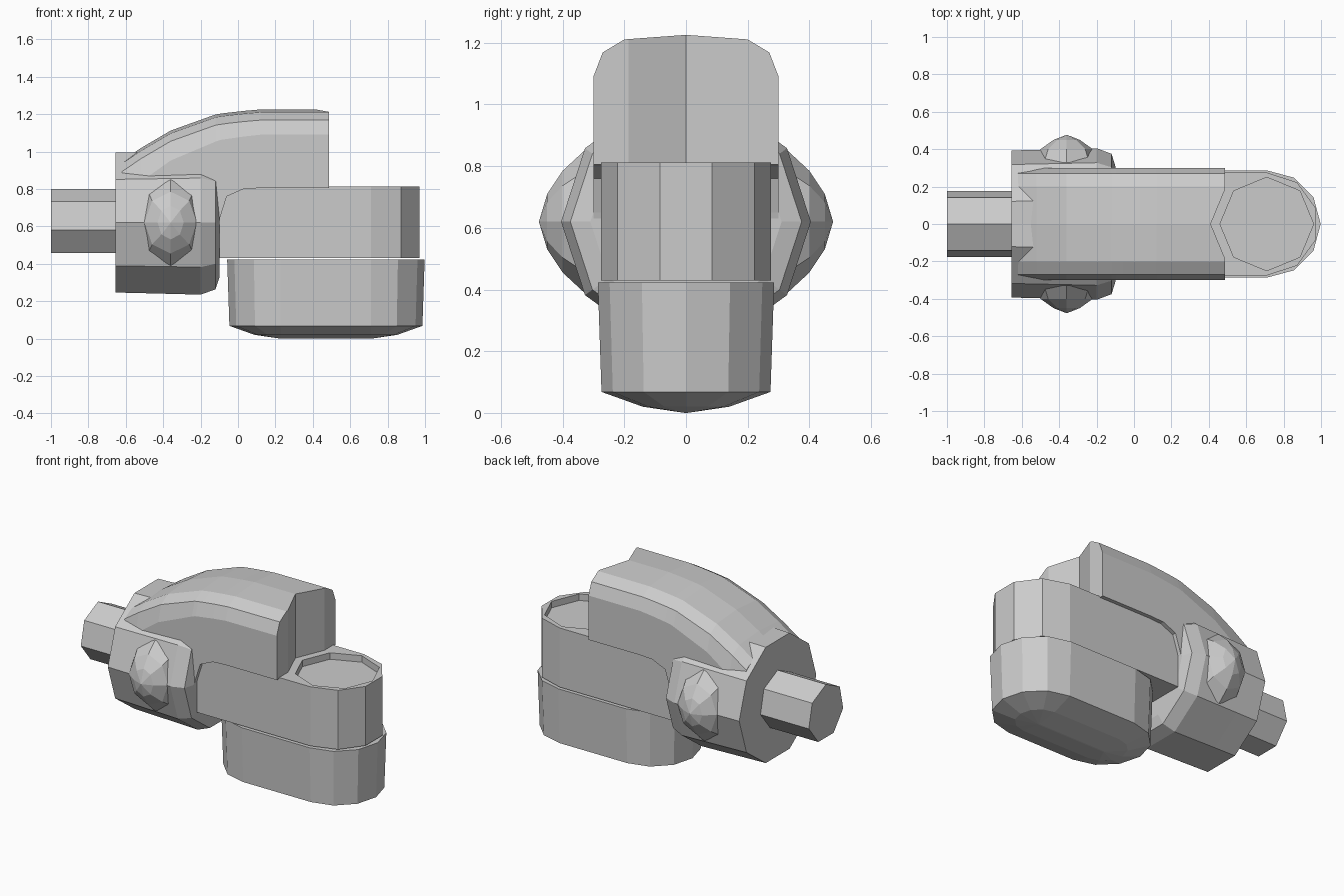
import bpy, bmesh
from math import cos, sin, pi, radians

if "Cube" in bpy.data.objects:
    bpy.data.objects.remove(bpy.data.objects["Cube"])


def make(name, rings, cap_start=True, cap_end=True):
    """Skin a list of equal-length point rings into a closed mesh object."""
    bm = bmesh.new()
    vs = [[bm.verts.new(p) for p in r] for r in rings]
    n = len(rings[0])
    for a, b in zip(vs, vs[1:]):
        for i in range(n):
            j = (i + 1) % n
            bm.faces.new((a[i], a[j], b[j], b[i]))
    if cap_start:
        bm.faces.new(vs[0])
    if cap_end:
        bm.faces.new(vs[-1])
    bmesh.ops.remove_doubles(bm, verts=bm.verts, dist=1e-4)
    bmesh.ops.recalc_face_normals(bm, faces=bm.faces)
    me = bpy.data.meshes.new(name)
    bm.to_mesh(me)
    bm.free()
    ob = bpy.data.objects.new(name, me)
    bpy.context.collection.objects.link(ob)
    return ob


def cut(ob, cutter):
    m = ob.modifiers.new("cut", 'BOOLEAN')
    m.operation = 'DIFFERENCE'
    m.solver = 'EXACT'
    m.object = cutter
    bpy.context.view_layer.objects.active = ob
    bpy.ops.object.modifier_apply(modifier=m.name)
    bpy.data.objects.remove(cutter)


def x_ring(x, r, n, start, zc=0.62):
    """Regular polygon facing along x."""
    return [(x, r * cos(start + 2 * pi * i / n), zc + r * sin(start + 2 * pi * i / n))
            for i in range(n)]


def z_prism(name, x, r, n, z0, z1):
    return make(name, [[(x + r * cos(2 * pi * i / n), r * sin(2 * pi * i / n), z)
                        for i in range(n)] for z in (z0, z1)])


# Seven-sided drive shaft
make("shaft", [x_ring(x, 0.18, 7, pi / 2) for x in (-1.0, -0.6)])

# Ten-sided collar with rounded front lip
make("collar", [x_ring(x, r, 10, 0) for x, r in
                ((-0.655, 0.393), (-0.5, 0.397), (-0.2, 0.405), (-0.12, 0.375), (-0.1, 0.31))])

# Faceted side knobs
for side, name in ((-1, "knob_front"), (1, "knob_back")):
    rings = []
    for y, rx, rz in ((0.33, 0.17, 0.23), (0.40, 0.14, 0.165), (0.45, 0.07, 0.09), (0.477, 0, 0)):
        rings.append([(-0.36 + rx * cos(pi * i / 4), side * y, 0.62 + rz * sin(pi * i / 4))
                      for i in range(8)])
    make(name, rings, cap_end=False)

# Curved hood: cross-sections (x, top z, bottom z, shoulder drop)
hood_rings = []
for x, top, bot, drop in ((0.487, 1.226, 0.805, 0.135), (0.12, 1.225, 0.805, 0.135),
                          (0.03, 1.217, 0.80, 0.137), (-0.06, 1.207, 0.76, 0.14),
                          (-0.095, 1.202, 0.65, 0.14), (-0.12, 1.198, 0.55, 0.145),
                          (-0.36, 1.112, 0.5, 0.16), (-0.52, 1.018, 0.55, 0.18),
                          (-0.62, 0.95, 0.6, 0.2)):
    half = [(0.2, top - 0.015), (0.27, top - 0.057), (0.3, top - drop), (0.3, bot)]
    pts = [(0, top)] + half + [(-y, z) for y, z in reversed(half)]
    hood_rings.append([(x, y, z) for y, z in pts])
hood = make("hood", hood_rings)
# Scalloped front end
cut(hood, z_prism("scallop_cutter", 0.71, 0.3, 8, 0.5, 1.5))

# Upper block with half-decagon nose and round recess
nose = [(0.71 + 0.275 * cos(radians(a)), 0.275 * sin(radians(a)))
        for a in (-90, -54, -18, 18, 54, 90)]
outline = nose + [(-0.1, 0.275), (-0.1, -0.275)]
block = make("upper_block", [[(x, y, z) for x, y in outline] for z in (0.43, 0.812)])
cut(block, z_prism("recess_cutter", 0.71, 0.25, 8, 0.77, 0.9))


# Lower capsule-shaped case with domed base
def capsule(r, z):
    right = [(0.712 + r * cos(radians(a)), r * sin(radians(a)), z) for a in range(-90, 91, 30)]
    left = [(0.228 + r * cos(radians(a)), r * sin(radians(a)), z) for a in range(90, 271, 30)]
    return right + left


case = make("lower_case", [capsule(r, z) for r, z in
                           ((0.286, 0.423), (0.274, 0.068), (0.14, 0.02), (0.004, 0.0))])
